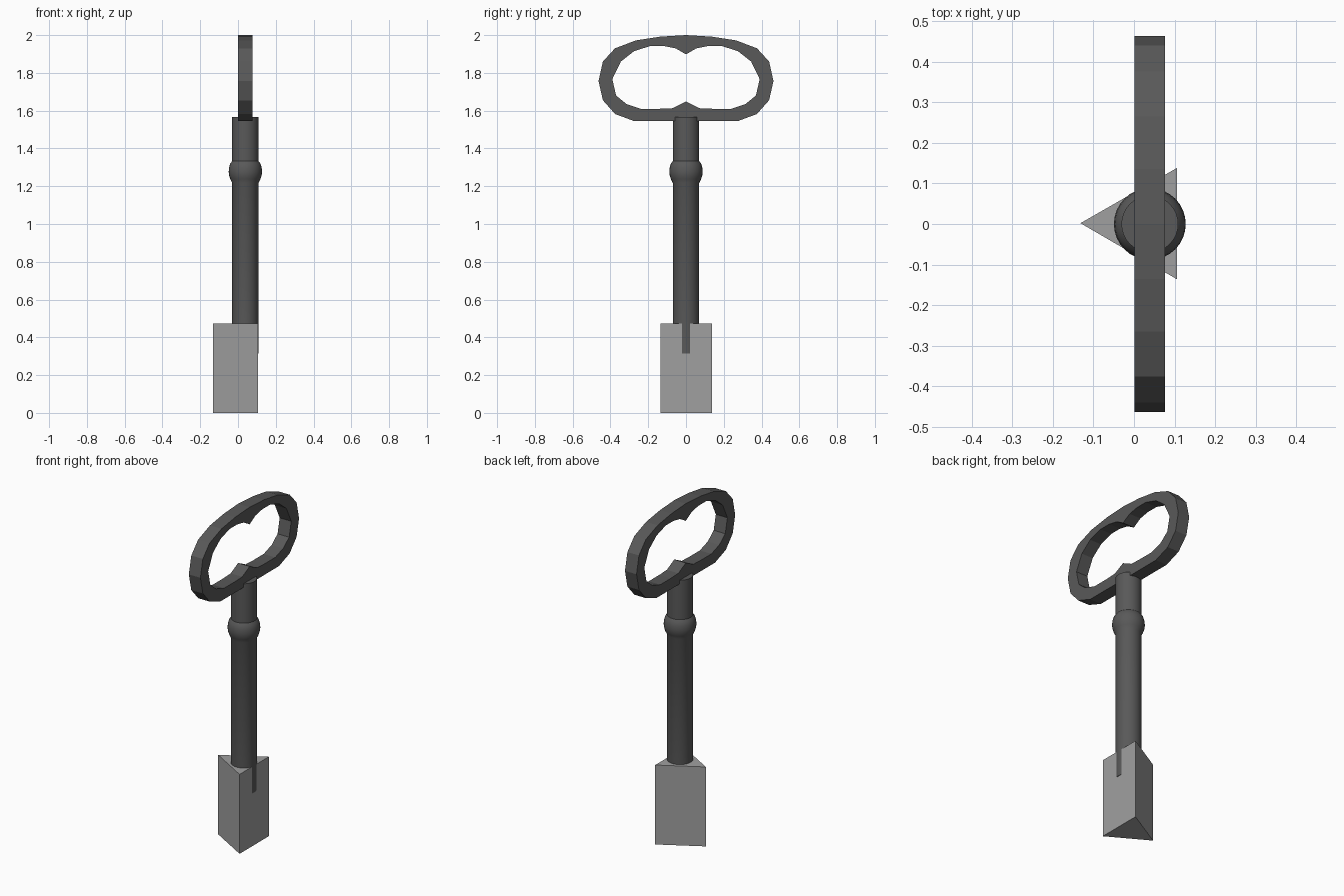
import bpy, bmesh
from math import radians

if "Cube" in bpy.data.objects:
    bpy.data.objects.remove(bpy.data.objects["Cube"])


def material(name, v):
    m = bpy.data.materials.new(name)
    m.diffuse_color = (v, v, v, 1)
    m.use_nodes = True
    m.node_tree.nodes["Principled BSDF"].inputs["Base Color"].default_value = m.diffuse_color
    return m


dark = material("dark_metal", 0.1)
light = material("light_metal", 0.35)


def mesh_object(name, bm, mat):
    bmesh.ops.recalc_face_normals(bm, faces=bm.faces)
    me = bpy.data.meshes.new(name)
    bm.to_mesh(me)
    bm.free()
    me.materials.append(mat)
    ob = bpy.data.objects.new(name, me)
    bpy.context.collection.objects.link(ob)
    return ob


def activate(ob):
    bpy.ops.object.select_all(action='DESELECT')
    ob.select_set(True)
    bpy.context.view_layer.objects.active = ob


# Shaft with rounded collar, turned from a profile of (radius, z)
profile = [(0, 0.315), (0.07, 0.315), (0.07, 1.218), (0.08, 1.238), (0.086, 1.257),
           (0.0885, 1.277), (0.086, 1.3), (0.08, 1.32), (0.07, 1.333),
           (0.07, 1.567), (0, 1.567)]
bm = bmesh.new()
vs = [bm.verts.new((r, 0, z)) for r, z in profile]
edges = [bm.edges.new(p) for p in zip(vs, vs[1:])]
bmesh.ops.spin(bm, geom=vs + edges, cent=(0, 0, 0), axis=(0, 0, 1),
               angle=radians(360), steps=32)
bmesh.ops.remove_doubles(bm, verts=bm.verts, dist=1e-4)
shaft = mesh_object("shaft", bm, dark)
shaft.location.x = 0.039
activate(shaft)
bpy.ops.object.shade_smooth_by_angle(angle=radians(30))

# Three-sided bit at the foot
bm = bmesh.new()
base = bm.faces.new([bm.verts.new(p) for p in
                     [(-0.132, 0.002, 0), (0.1055, -0.136, 0), (0.1055, 0.138, 0)]])
top = bmesh.ops.extrude_face_region(bm, geom=[base])["geom"]
bmesh.ops.translate(bm, vec=(0, 0, 0.472),
                    verts=[g for g in top if isinstance(g, bmesh.types.BMVert)])
mesh_object("bit", bm, light)

# Bow handle: mirrored half outlines (y, z), the inner one cutting the hole
outer = [(0, 2.0), (0.135, 1.992), (0.265, 1.972), (0.376, 1.93), (0.44, 1.86),
         (0.463, 1.757), (0.44, 1.655), (0.375, 1.582), (0.275, 1.545)]
inner = [(0, 1.898), (0.055, 1.93), (0.117, 1.942), (0.19, 1.942), (0.275, 1.915),
         (0.345, 1.86), (0.39, 1.767), (0.37, 1.68), (0.315, 1.635), (0.24, 1.61),
         (0.14, 1.61), (0.07, 1.613), (0, 1.648)]
curve = bpy.data.curves.new("bow", 'CURVE')
curve.dimensions = '2D'
curve.fill_mode = 'BOTH'
curve.extrude = 0.038
for half in (outer, inner):
    loop = half + [(-y, z) for y, z in reversed(half) if y > 0]
    s = curve.splines.new('POLY')
    s.points.add(len(loop) - 1)
    for p, (y, z) in zip(s.points, loop):
        p.co = (y, z, 0, 1)
    s.use_cyclic_u = True
curve.materials.append(dark)
bow = bpy.data.objects.new("bow", curve)
bpy.context.collection.objects.link(bow)
bow.rotation_euler = (radians(90), 0, radians(90))
bow.location.x = 0.039
activate(bow)
bpy.ops.object.convert(target='MESH')
bpy.ops.object.shade_flat()
